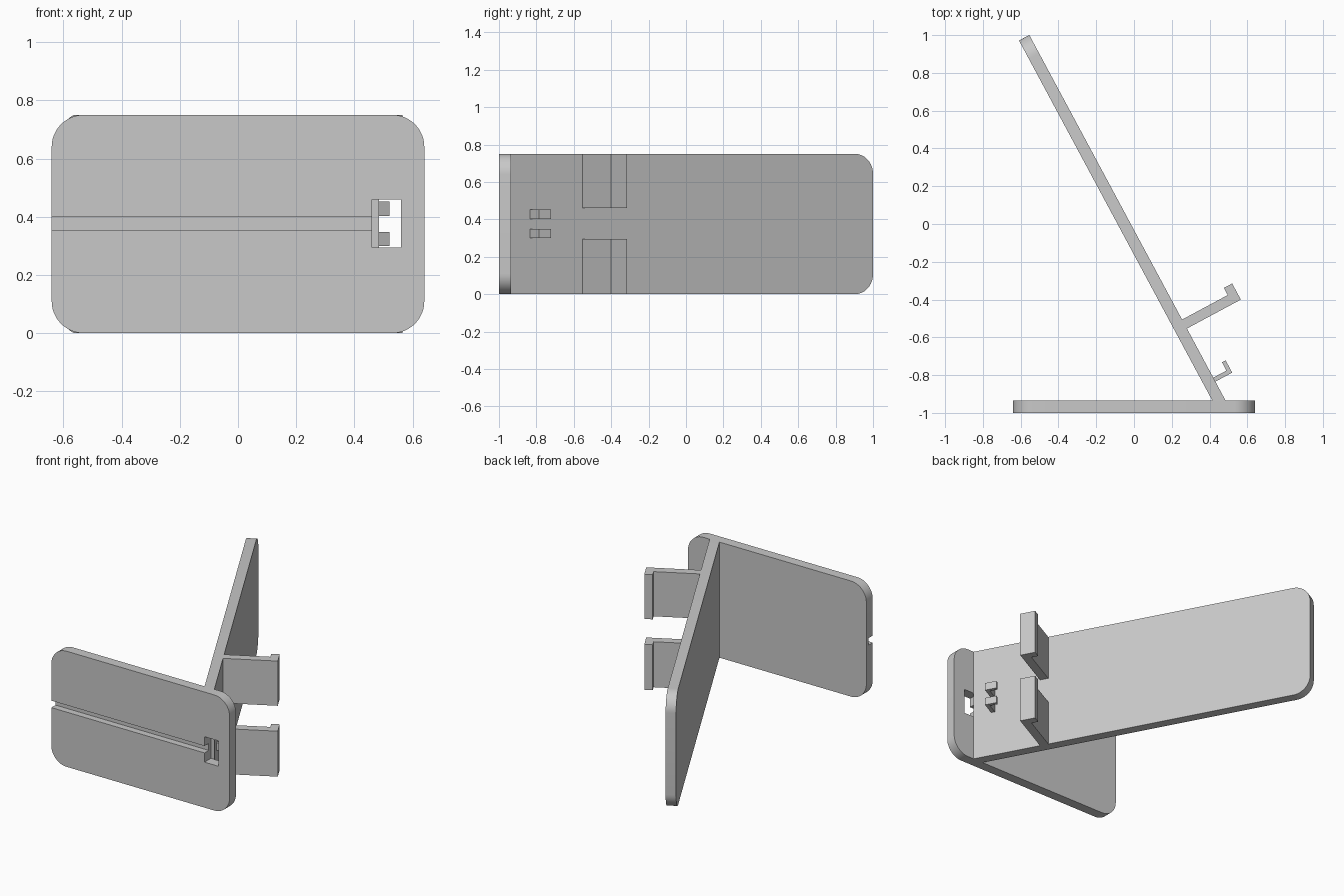
import bpy, math
from mathutils import Matrix, Vector

if "Cube" in bpy.data.objects:
    bpy.data.objects.remove(bpy.data.objects["Cube"], do_unlink=True)

GREY = (0.58, 0.58, 0.58, 1)
mat = bpy.data.materials.new("plain grey")
mat.use_nodes = True
mat.diffuse_color = GREY
mat.node_tree.nodes["Principled BSDF"].inputs["Base Color"].default_value = GREY

HEIGHT, BACK, RADIUS = 0.75, -0.935, 0.11

# Leaning frame: u runs along the board, v points out of its hook side
U = Vector((-0.473, 0.881, 0)).normalized()
V = Vector((U.y, -U.x, 0))
FOOT = Vector((0.485, BACK, 0))


def prism(name, ring_a, ring_b):
    """Solid between two matching rings of points."""
    n = len(ring_a)
    faces = [tuple(range(n)), tuple(range(2 * n - 1, n - 1, -1))]
    faces += [(i, i + n, (i + 1) % n + n, (i + 1) % n) for i in range(n)]
    mesh = bpy.data.meshes.new(name)
    mesh.from_pydata(list(ring_a) + list(ring_b), [], faces)
    mesh.materials.append(mat)
    obj = bpy.data.objects.new(name, mesh)
    bpy.context.collection.objects.link(obj)
    bpy.context.view_layer.objects.active = obj
    bpy.ops.object.select_all(action='DESELECT')
    obj.select_set(True)
    bpy.ops.object.mode_set(mode='EDIT')
    bpy.ops.mesh.select_all(action='SELECT')
    bpy.ops.mesh.normals_make_consistent(inside=False)
    bpy.ops.object.mode_set(mode='OBJECT')
    return obj


def box(name, x, y, z):
    ring = [(x[0], z[0]), (x[1], z[0]), (x[1], z[1]), (x[0], z[1])]
    return prism(name, [(a, y[0], b) for a, b in ring], [(a, y[1], b) for a, b in ring])


def arc(cx, cz, start, steps=12):
    angles = [start + math.pi / 2 * i / steps for i in range(steps + 1)]
    return [(cx + RADIUS * math.cos(a), cz + RADIUS * math.sin(a)) for a in angles]


def smooth(obj):
    bpy.ops.object.select_all(action='DESELECT')
    obj.select_set(True)
    bpy.context.view_layer.objects.active = obj
    bpy.ops.object.shade_smooth_by_angle(angle=math.radians(30))


def lean(u, v, z):
    return FOOT + U * u + V * v + Vector((0, 0, z))


# Base plate with rounded corners
cx, lo, hi = 0.64 - RADIUS, RADIUS, HEIGHT - RADIUS
outline = (arc(cx, hi, 0) + arc(-cx, hi, math.pi / 2)
           + arc(-cx, lo, math.pi) + arc(cx, lo, 1.5 * math.pi))
plate = prism("base_plate", [(x, -1, z) for x, z in outline],
              [(x, BACK, z) for x, z in outline])

# Cable slot through the plate and shallow cable groove across its front
cutters = [box("slot_cutter", (0.46, 0.56), (-1.1, -0.9), (0.295, 0.46)),
           box("groove_cutter", (-0.8, 0.48), (-1.1, -0.957), (0.355, 0.4))]
for cutter in cutters:
    cutter.hide_render = True
    mod = plate.modifiers.new("cut", 'BOOLEAN')
    mod.operation, mod.solver, mod.object = 'DIFFERENCE', 'EXACT', cutter
    bpy.context.view_layer.objects.active = plate
    bpy.ops.object.modifier_apply(modifier=mod.name)
    bpy.data.objects.remove(cutter, do_unlink=True)
smooth(plate)

# Leaning board: mitred against the plate, rounded at the far end
LENGTH, THICK = 2.197, 0.062


def board_ring(v):
    foot = -v * V.y / U.y
    pts = ([(foot, 0)] + arc(LENGTH - RADIUS, lo, -math.pi / 2)
           + arc(LENGTH - RADIUS, hi, 0) + [(foot, HEIGHT)])
    return [lean(u, v, z) for u, z in pts]


smooth(prism("leaning_board", board_ring(0), board_ring(-THICK)))


# L-shaped hooks, an upper and a lower one of each size
def hook(name, u0, u1, tip, v_lip, v_out, z0, z1):
    shape = [(u0, -0.01), (u0, v_out), (tip, v_out), (tip, v_lip), (u1, v_lip), (u1, -0.01)]
    prism(name, [lean(u, v, z0) for u, v in shape], [lean(u, v, z1) for u, v in shape])


for side, z0, z1 in (("lower", 0, 0.295), ("upper", 0.46, HEIGHT)):
    hook(side + "_large_hook", 0.433, 0.487, 0.53, 0.274, 0.324, z0, z1)
for side, z0, z1 in (("lower", 0.3, 0.348), ("upper", 0.403, 0.452)):
    hook(side + "_small_hook", 0.114, 0.138, 0.188, 0.079, 0.101, z0, z1)
